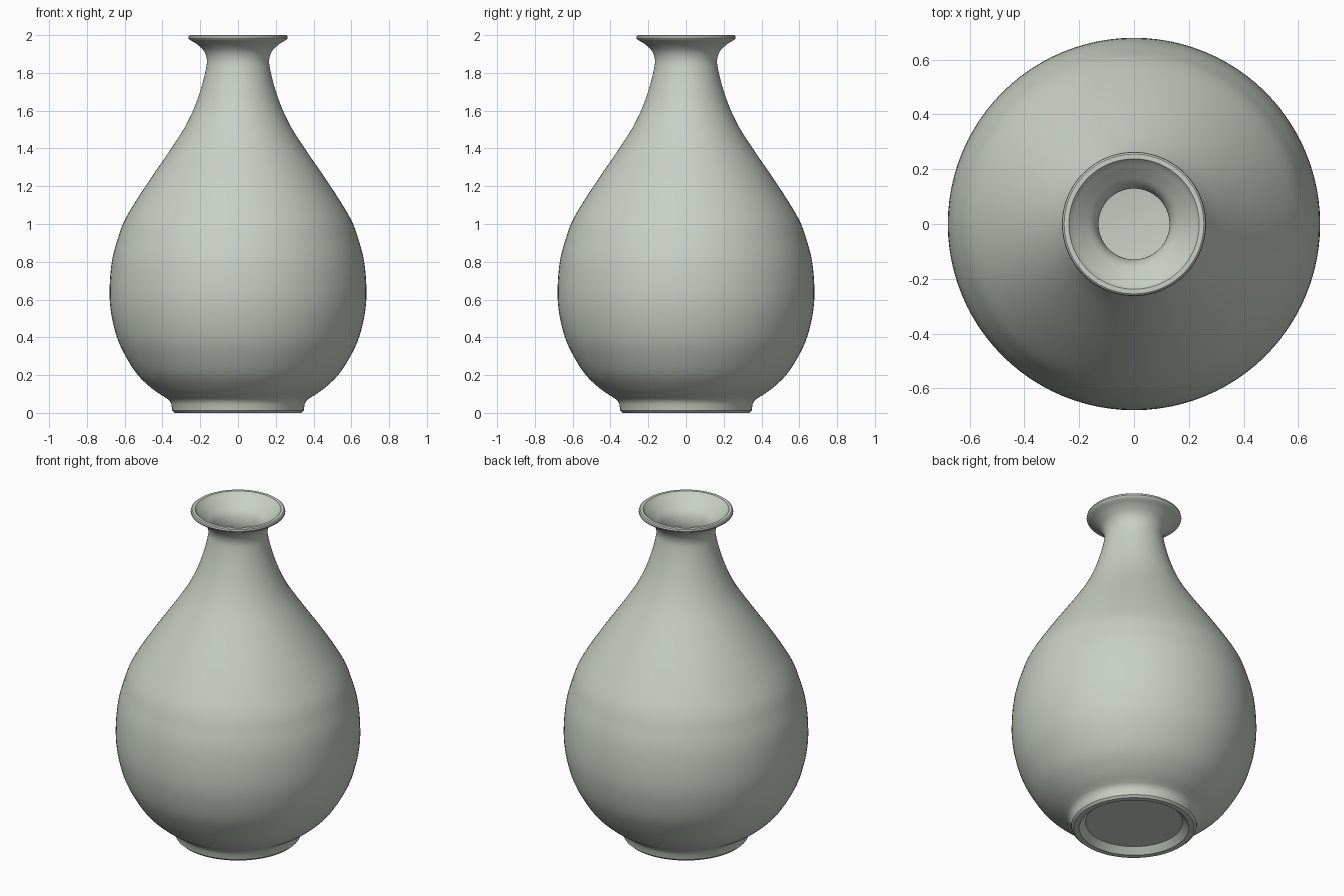
import bpy, bmesh, math
from mathutils import Vector

if "Cube" in bpy.data.objects:
    bpy.data.objects.remove(bpy.data.objects["Cube"])

SEGMENTS = 96


def smooth_curve(pts, steps=4):
    """Catmull-Rom curve through (radius, height) points."""
    p = [Vector(q) for q in pts]
    p = [2 * p[0] - p[1]] + p + [2 * p[-1] - p[-2]]
    out = []
    for i in range(1, len(p) - 2):
        a, b, c, d = p[i - 1:i + 3]
        for s in range(steps):
            t = s / steps
            out.append(0.5 * (2 * b + (c - a) * t + (2 * a - 5 * b + 4 * c - d) * t ** 2
                              + (3 * b - a - 3 * c + d) * t ** 3))
    return [tuple(v) for v in out] + [tuple(pts[-1])]


# Recessed underside and foot ring
foot = [(0, 0.035), (0.27, 0.035), (0.295, 0.01), (0.305, 0.0), (0.335, 0.0),
        (0.348, 0.012), (0.353, 0.045), (0.362, 0.065)]
# Belly, shoulder, neck and flared mouth
body = smooth_curve([(0.375, 0.075), (0.45, 0.125), (0.53, 0.2), (0.595, 0.3), (0.641, 0.4),
                     (0.672, 0.53), (0.68, 0.65), (0.668, 0.8), (0.637, 0.92), (0.595, 1.03),
                     (0.49, 1.2), (0.36, 1.39), (0.283, 1.51), (0.23, 1.62), (0.192, 1.73),
                     (0.17, 1.82), (0.165, 1.87), (0.18, 1.915), (0.215, 1.95), (0.25, 1.972)])
# Lip
lip = [(0.26, 1.979), (0.263, 1.985), (0.261, 1.995), (0.255, 2.0), (0.238, 2.0)]
# Hollow inside
inside = smooth_curve([(0.232, 1.992), (0.185, 1.95), (0.145, 1.91), (0.13, 1.86),
                       (0.135, 1.81), (0.157, 1.73), (0.195, 1.62), (0.248, 1.51),
                       (0.325, 1.39), (0.455, 1.2), (0.56, 1.03), (0.632, 0.8),
                       (0.645, 0.65), (0.605, 0.4), (0.495, 0.2), (0.36, 0.1)])
profile = foot + body + lip + inside + [(0, 0.085)]

# Turn the profile around z
bm = bmesh.new()
verts = [bm.verts.new((r, 0, z)) for r, z in profile]
edges = [bm.edges.new(pair) for pair in zip(verts, verts[1:])]
bmesh.ops.spin(bm, geom=verts + edges, cent=(0, 0, 0), axis=(0, 0, 1),
               angle=math.tau, steps=SEGMENTS, use_merge=False)
bmesh.ops.remove_doubles(bm, verts=bm.verts, dist=0.0003)
bmesh.ops.recalc_face_normals(bm, faces=bm.faces)
mesh = bpy.data.meshes.new("vase")
bm.to_mesh(mesh)
bm.free()
vase = bpy.data.objects.new("vase", mesh)
bpy.context.collection.objects.link(vase)

# Pale grey-green glaze
glaze = bpy.data.materials.new("pale celadon glaze")
glaze.diffuse_color = (0.58, 0.63, 0.56, 1)
glaze.use_nodes = True
glaze.node_tree.nodes["Principled BSDF"].inputs["Base Color"].default_value = glaze.diffuse_color
mesh.materials.append(glaze)

bpy.context.view_layer.objects.active = vase
vase.select_set(True)
bpy.ops.object.shade_smooth_by_angle(angle=math.radians(35))
